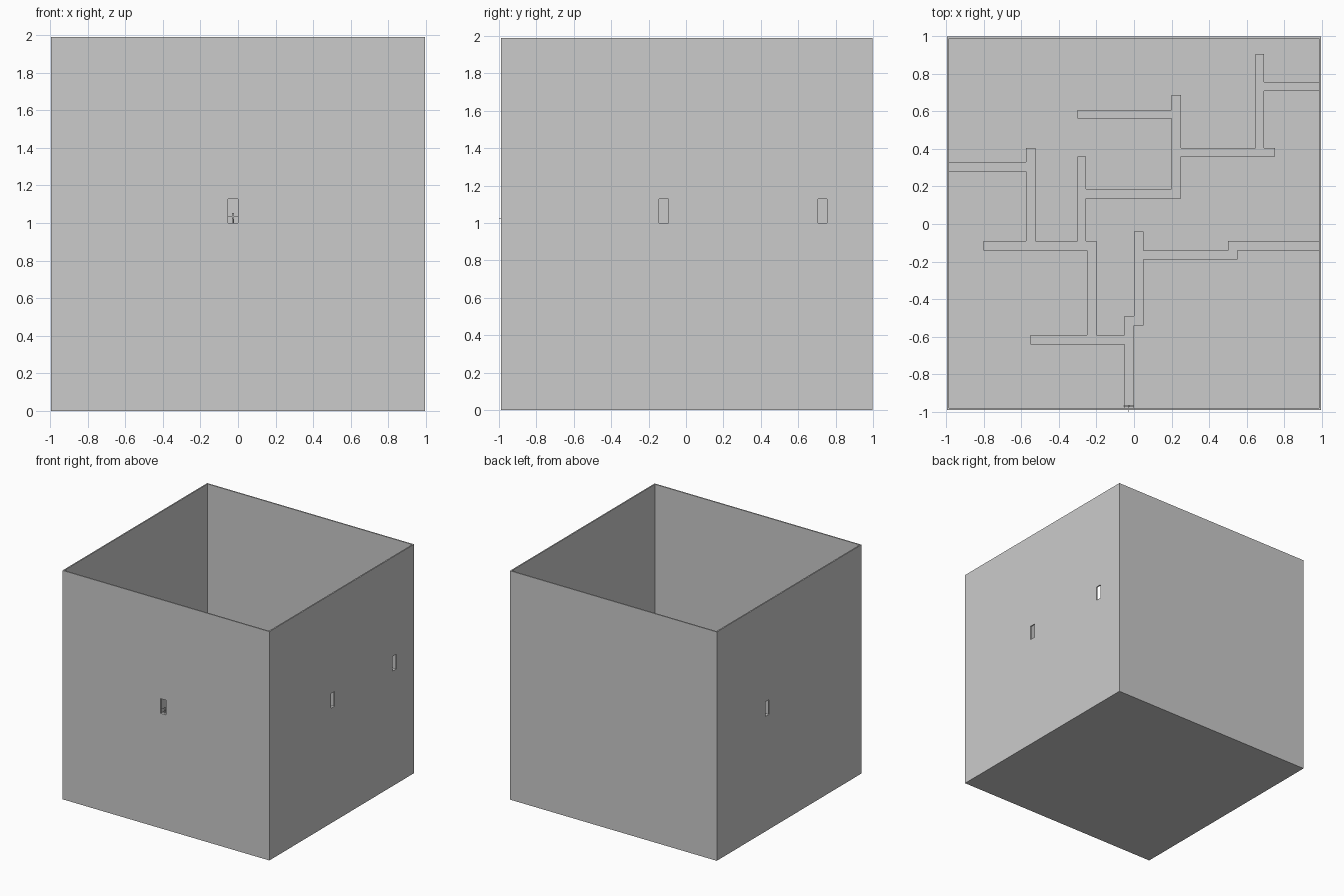
import bpy, bmesh
from mathutils import Vector

if "Cube" in bpy.data.objects:
    bpy.data.objects.remove(bpy.data.objects["Cube"])

grey = bpy.data.materials.new("plain_grey")
grey.diffuse_color = (0.6, 0.6, 0.6, 1)
grey.use_nodes = True
grey.node_tree.nodes["Principled BSDF"].inputs["Base Color"].default_value = grey.diffuse_color


def finish(name, bm):
    me = bpy.data.meshes.new(name)
    bm.to_mesh(me)
    bm.free()
    me.materials.append(grey)
    ob = bpy.data.objects.new(name, me)
    bpy.context.collection.objects.link(ob)
    return ob


def box(name, x0, x1, y0, y1, z0, z1):
    bm = bmesh.new()
    bmesh.ops.create_cube(bm, size=1)
    for v in bm.verts:
        v.co = Vector(((x0 + x1) / 2 + v.co.x * (x1 - x0),
                       (y0 + y1) / 2 + v.co.y * (y1 - y0),
                       (z0 + z1) / 2 + v.co.z * (z1 - z0)))
    return finish(name, bm)


X, Y0, Y1, TOP, T, LEVEL = 0.995, -0.99, 0.998, 1.99, 0.011, 1.0

# Open-topped outer box
shell = box("outer_box", -X, X, Y0, Y1, 0, TOP)
door_top = LEVEL + 0.127
cutters = [
    box("cut_inside", -X + T, X - T, Y0 + T, Y1 - T, T, TOP + 0.5),
    box("cut_front_door", -0.052, 0, Y0 - 0.05, Y0 + 0.05, LEVEL, door_top),
    box("cut_left_door", -X - 0.05, -X + 0.05, 0.28, 0.33, LEVEL, door_top),
    box("cut_right_door", X - 0.05, X + 0.05, -0.145, -0.093, LEVEL, door_top),
    box("cut_right_back_door", X - 0.05, X + 0.05, 0.705, 0.755, LEVEL, door_top),
]
for c in cutters:
    c.hide_render = True
    m = shell.modifiers.new(c.name, 'BOOLEAN')
    m.operation, m.solver, m.object = 'DIFFERENCE', 'EXACT', c
bpy.context.view_layer.objects.active = shell
for m in list(shell.modifiers):
    bpy.ops.object.modifier_apply(modifier=m.name)
for c in cutters:
    bpy.data.objects.remove(c)

# Raised walkways, as strips x0, x1, y0, y1 merged into one thin slab
XI, YI = X - T, Y0 + T
strips = [
    (-0.05, 0, YI, -0.49), (-0.55, -0.05, -0.64, -0.59),
    (-0.25, -0.20, -0.64, -0.09), (-0.80, -0.20, -0.14, -0.09),
    (-0.575, -0.525, -0.14, 0.405), (-XI, -0.525, 0.28, 0.33),
    (-0.30, -0.255, -0.14, 0.36), (-0.30, 0.25, 0.135, 0.185),
    (0.20, 0.25, 0.135, 0.685), (-0.30, 0.25, 0.56, 0.605),
    (0.20, 0.75, 0.36, 0.405), (0.645, 0.69, 0.36, 0.905),
    (0.645, XI, 0.708, 0.755), (0, 0.05, -0.54, -0.04),
    (0, 0.55, -0.19, -0.14), (0.50, XI, -0.14, -0.09),
]
xs = sorted({v for s in strips for v in s[:2]})
ys = sorted({v for s in strips for v in s[2:]})
bm = bmesh.new()
for xa, xb in zip(xs, xs[1:]):
    for ya, yb in zip(ys, ys[1:]):
        mx, my = (xa + xb) / 2, (ya + yb) / 2
        if any(s[0] < mx < s[1] and s[2] < my < s[3] for s in strips):
            bm.faces.new([bm.verts.new((x, y, LEVEL)) for x, y in
                          ((xa, ya), (xb, ya), (xb, yb), (xa, yb))])
bmesh.ops.remove_doubles(bm, verts=bm.verts, dist=1e-4)
bmesh.ops.dissolve_limit(bm, angle_limit=0.01, verts=bm.verts, edges=bm.edges)
walkway = finish("walkway", bm)
sol = walkway.modifiers.new("thickness", 'SOLIDIFY')
sol.thickness, sol.offset = 0.01, -1

# Tiny figure standing in the front doorway, arms spread
fx, fy = -0.027, -0.968
for side, s in (("left", -1), ("right", 1)):
    a, b = sorted((fx + s * 0.001, fx + s * 0.005))
    box(side + "_leg", a, b, fy - 0.003, fy + 0.003, LEVEL, 1.02)
    a, b = sorted((fx + s * 0.006, fx + s * 0.028))
    box(side + "_arm", a, b, fy - 0.002, fy + 0.002, 1.034, 1.038)
box("torso", fx - 0.006, fx + 0.006, fy - 0.004, fy + 0.004, 1.02, 1.039)
box("head", fx - 0.005, fx + 0.005, fy - 0.005, fy + 0.005, 1.04, 1.052)
# Thin rod reaching out through the doorway
box("held_rod", fx - 0.0015, fx + 0.0015, -1.0, fy - 0.004, 1.021, 1.024)
